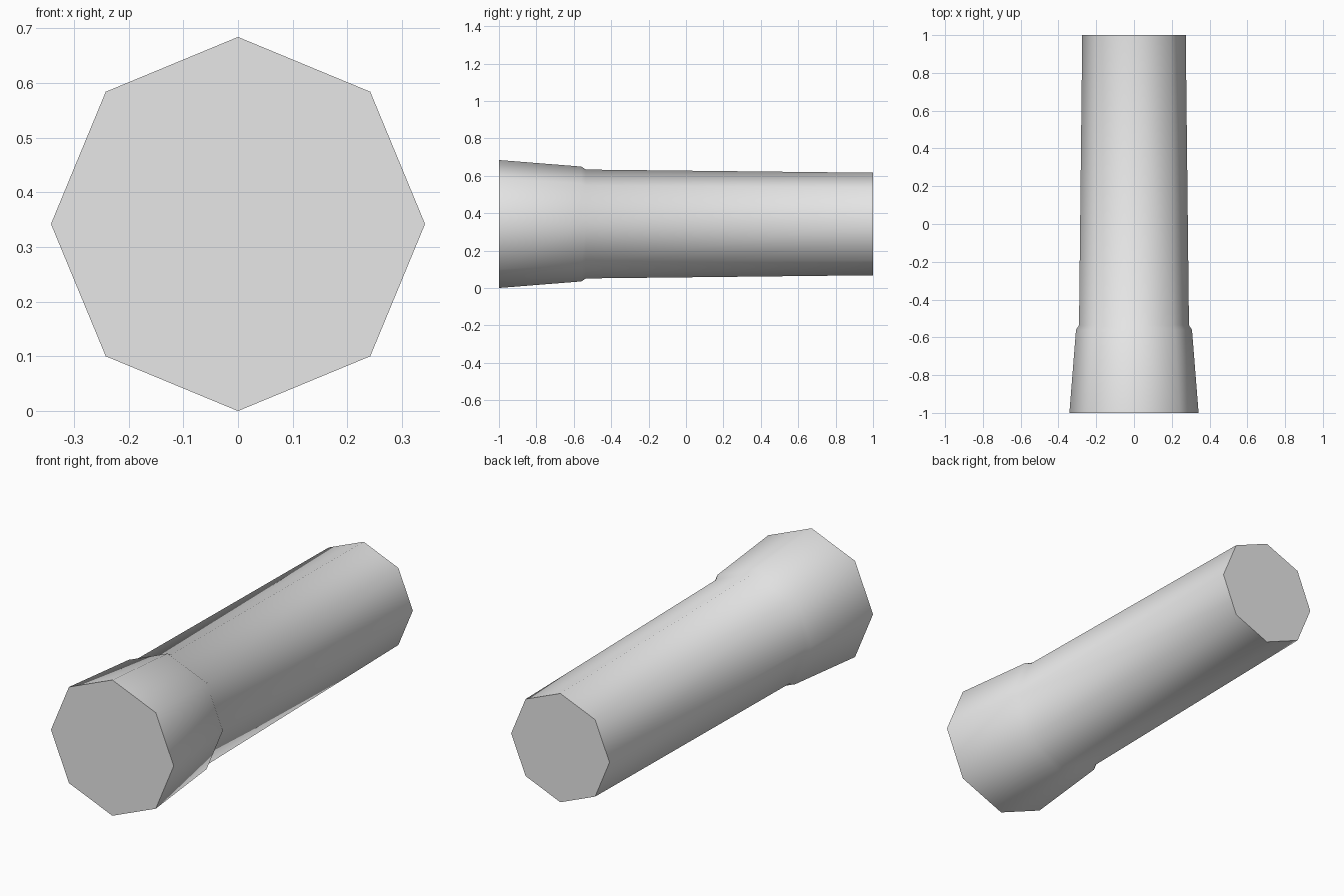
import bpy
import bmesh
import math

cube = bpy.data.objects.get("Cube")
if cube:
    bpy.data.objects.remove(cube, do_unlink=True)

SIDES = 8
# (y, radius) along the tube, from flared head to tail
PROFILE = [(-1.0, 0.342), (-0.56, 0.307), (-0.535, 0.291), (1.0, 0.274)]
CENTRE_Z = PROFILE[0][1]

# Plain grey surface
grey = bpy.data.materials.new("light_grey")
grey.use_nodes = True
colour = (0.8, 0.8, 0.8, 1.0)
grey.diffuse_color = colour
grey.node_tree.nodes["Principled BSDF"].inputs["Base Color"].default_value = colour

# Octagonal rings along the body
bm = bmesh.new()
rings = []
for y, r in PROFILE:
    angles = [2 * math.pi * i / SIDES for i in range(SIDES)]
    rings.append([bm.verts.new((r * math.cos(a), y, CENTRE_Z + r * math.sin(a))) for a in angles])

# Side walls
for a, b in zip(rings, rings[1:]):
    for i in range(SIDES):
        j = (i + 1) % SIDES
        bm.faces.new((a[i], a[j], b[j], b[i]))

# Flat end caps
bm.faces.new(rings[0])
bm.faces.new(rings[-1])
bmesh.ops.recalc_face_normals(bm, faces=bm.faces[:])

mesh = bpy.data.meshes.new("flared_tube")
bm.to_mesh(mesh)
bm.free()
mesh.materials.append(grey)
tube = bpy.data.objects.new("flared_tube", mesh)
bpy.context.collection.objects.link(tube)

# Smooth walls, sharp cap edges
bpy.ops.object.select_all(action="DESELECT")
tube.select_set(True)
bpy.context.view_layer.objects.active = tube
bpy.ops.object.shade_smooth_by_angle(angle=math.radians(60))
